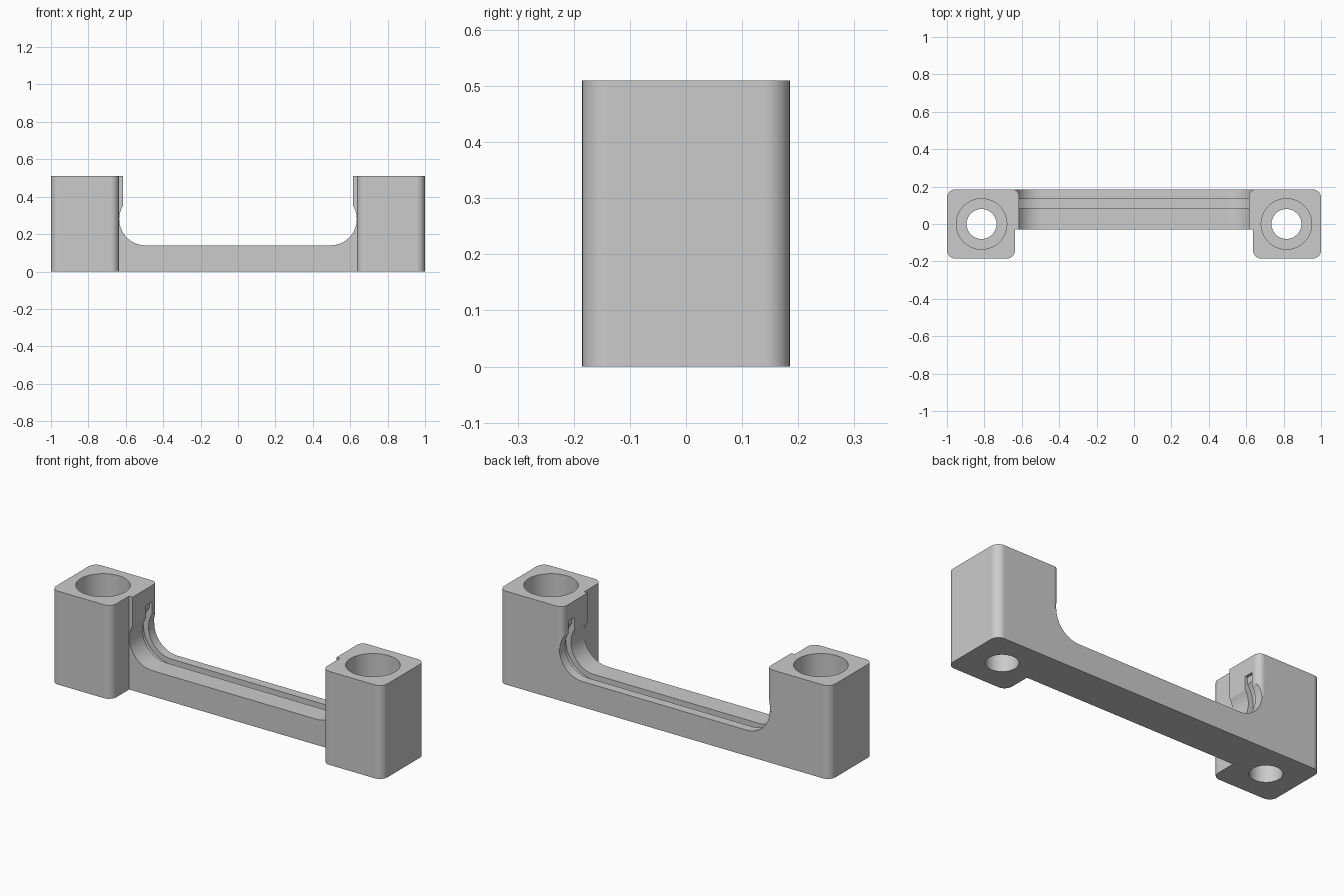
import bpy
import bmesh
from math import acos, cos, sin, pi

cube = bpy.data.objects.get("Cube")
if cube:
    bpy.data.objects.remove(cube, do_unlink=True)

grey = bpy.data.materials.new("light grey")
grey.use_nodes = True
COLOUR = (0.6, 0.6, 0.6, 1)
grey.diffuse_color = COLOUR
grey.node_tree.nodes["Principled BSDF"].inputs["Base Color"].default_value = COLOUR

HEIGHT = 0.51
BACK, FRONT, BAR_FRONT = 0.185, -0.185, -0.03
HOLE_X = 0.815


def arc(cx, cy, r, start, end, n):
    steps = [start + (end - start) * i / n for i in range(n + 1)]
    return [(cx + r * cos(a), cy + r * sin(a)) for a in steps]


def prism(name, outline, lo, hi, axis="z"):
    """Extrude a closed outline along z (outline in x, y) or y (outline in x, z)."""
    bm = bmesh.new()
    place = (lambda a, b, c: (a, b, c)) if axis == "z" else (lambda a, b, c: (a, c, b))
    face = bm.faces.new([bm.verts.new(place(a, b, lo)) for a, b in outline])
    grown = bmesh.ops.extrude_face_region(bm, geom=[face])["geom"]
    verts = [g for g in grown if isinstance(g, bmesh.types.BMVert)]
    bmesh.ops.translate(bm, verts=verts, vec=place(0, 0, hi - lo))
    bmesh.ops.recalc_face_normals(bm, faces=bm.faces)
    mesh = bpy.data.meshes.new(name)
    bm.to_mesh(mesh)
    bm.free()
    mesh.materials.append(grey)
    obj = bpy.data.objects.new(name, mesh)
    bpy.context.collection.objects.link(obj)
    return obj


def rounded_rect(x0, x1, y0, y1, r):
    pts = []
    corners = ((x1 - r, y1 - r), (x0 + r, y1 - r), (x0 + r, y0 + r), (x1 - r, y0 + r))
    for i, (cx, cy) in enumerate(corners):
        pts += arc(cx, cy, r, i * pi / 2, (i + 1) * pi / 2, 12)
    return pts


def channel(r, half_width, top):
    """Open trough with round bottom corners that undercut its upright sides."""
    cx, cz = 0.495, 0.28
    side = [(half_width, top)] + arc(cx, cz, r, acos((half_width - cx) / r), -pi / 2, 32)
    return side + [(-x, z) for x, z in reversed(side)]


def combine(target, other, operation):
    mod = target.modifiers.new(operation, "BOOLEAN")
    mod.operation, mod.solver, mod.object = operation, "EXACT", other
    bpy.context.view_layer.objects.active = target
    bpy.ops.object.modifier_apply(modifier=mod.name)
    bpy.data.objects.remove(other, do_unlink=True)


# Cross bar with a raised lip at each end
body = prism("handle_bracket", [(-0.75, 0), (0.75, 0), (0.75, 0.28), (-0.75, 0.28)],
             BAR_FRONT, BACK, "y")
for s in (-1, 1):
    lo, hi = sorted((s * 0.615, s * 0.78))
    outline = rounded_rect(lo, hi, BAR_FRONT - 0.1, BACK, 0.035)
    outline = [(x, max(y, BAR_FRONT)) for x, y in outline if y > BAR_FRONT]
    outline += [(hi, BAR_FRONT), (lo, BAR_FRONT)]
    # Order the outline around its centre
    half = len([p for p in outline if p[1] > BAR_FRONT])
    outline = outline[:half] + [(lo, BAR_FRONT), (hi, BAR_FRONT)]
    combine(body, prism("lip", outline, 0.2, HEIGHT), "UNION")

# Trough between the posts
combine(body, prism("trough_cutter", channel(0.14, 0.615, 0.7), -0.5, 0.5, "y"), "DIFFERENCE")

# End posts
for s in (-1, 1):
    lo, hi = sorted((s * 0.636, s))
    combine(body, prism("post", rounded_rect(lo, hi, FRONT, BACK, 0.045), 0, HEIGHT), "UNION")

# Narrow groove following the trough
combine(body, prism("groove_cutter", channel(0.17, 0.63, 0.42), 0.085, 0.135, "y"), "DIFFERENCE")

# Counterbored screw holes
for s in (-1, 1):
    for r, floor in ((0.135, 0.14), (0.08, -0.1)):
        ring = arc(s * HOLE_X, 0, r, 0, 2 * pi, 64)[:-1]
        combine(body, prism("hole_cutter", ring, floor, HEIGHT + 0.1), "DIFFERENCE")

# Smooth the curves, keep the edges crisp
bpy.ops.object.select_all(action="DESELECT")
body.select_set(True)
bpy.context.view_layer.objects.active = body
bpy.ops.object.shade_smooth_by_angle(angle=pi / 6)
weighted = body.modifiers.new("even_shading", "WEIGHTED_NORMAL")
weighted.keep_sharp = True
